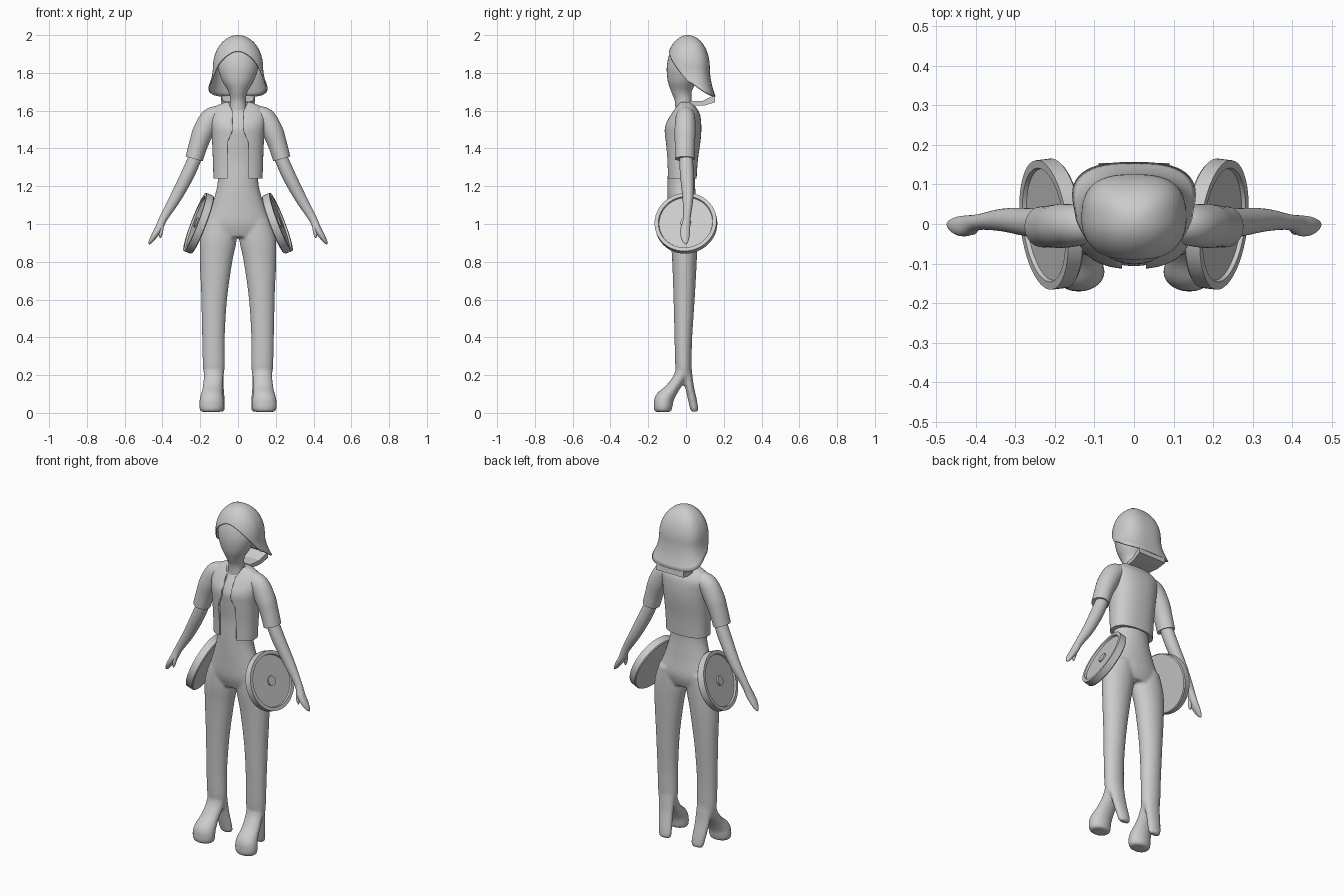
import bpy, bmesh
from math import sin, cos, pi, sqrt, radians
from mathutils import Vector, Matrix

if "Cube" in bpy.data.objects:
    bpy.data.objects.remove(bpy.data.objects["Cube"])

grey = bpy.data.materials.new("plain grey")
grey.use_nodes = True
grey.diffuse_color = (0.6, 0.6, 0.6, 1)
grey.node_tree.nodes["Principled BSDF"].inputs["Base Color"].default_value = (0.6, 0.6, 0.6, 1)
X, Y, Z = Vector((1, 0, 0)), Vector((0, 1, 0)), Vector((0, 0, 1))


def spline(rings, steps=5):
    """Smoothly interpolate between the given rings."""
    out = []
    for i in range(len(rings) - 1):
        p0, p1, p2, p3 = (rings[min(max(j, 0), len(rings) - 1)] for j in range(i - 1, i + 3))
        for k in range(steps):
            t = k / steps
            out.append([b + 0.5 * t * (c - a + t * (2*a - 5*b + 4*c - d + t * (3*(b - c) + d - a)))
                        for a, b, c, d in zip(p0, p1, p2, p3)])
    return out + [list(rings[-1])]


def loft(bm, rings, side=X, flat=False, power=1.0, segs=32, flip=1):
    """Skin rings of (x, y, z, half width along side, other half width)."""
    rings = spline(rings)
    centres = [Vector(r[:3]) for r in rings]
    loops = []
    for i, r in enumerate(rings):
        tangent = centres[min(i + 1, len(rings) - 1)] - centres[max(i - 1, 0)]
        other = (Z if flat else tangent).cross(side).normalized()
        loop = []
        for k in range(segs):
            c, s = cos(2 * pi * k / segs), sin(2 * pi * k / segs)
            c = abs(c) ** power * (1 if c > 0 else -1)
            s = abs(s) ** power * (1 if s > 0 else -1)
            p = centres[i] + side * r[3] * c + other * r[4] * s
            loop.append(bm.verts.new((p.x * flip, p.y, p.z)))
        loops.append(loop)
    for a, b in zip(loops, loops[1:]):
        for k in range(segs):
            n = (k + 1) % segs
            bm.faces.new((a[k], a[n], b[n], b[k]))
    bm.faces.new(loops[0])
    bm.faces.new(loops[-1])


def finish(name, bm, mirror=False, angle=40):
    bmesh.ops.recalc_face_normals(bm, faces=bm.faces)
    mesh = bpy.data.meshes.new(name)
    bm.to_mesh(mesh)
    bm.free()
    ob = bpy.data.objects.new(name, mesh)
    bpy.context.collection.objects.link(ob)
    mesh.materials.append(grey)
    bpy.ops.object.select_all(action='DESELECT')
    ob.select_set(True)
    bpy.context.view_layer.objects.active = ob
    bpy.ops.object.shade_smooth_by_angle(angle=radians(angle))
    if mirror:
        ob.modifiers.new("mirror", 'MIRROR')
    return ob


def prism(bm, outline, place, lo, hi):
    """Extrude a 2D outline between two depths."""
    a, b = ([bm.verts.new(place(u, v, d)) for u, v in outline] for d in (lo, hi))
    n = len(outline)
    for i in range(n):
        bm.faces.new((a[i], a[(i + 1) % n], b[(i + 1) % n], b[i]))
    bm.faces.new(a)
    bm.faces.new(b)


# Torso, legs and heeled feet blended into one skin
bm = bmesh.new()
loft(bm, [(0, -.01, .93, .15, .06), (0, -.012, 1.0, .172, .08), (0, -.02, 1.1, .138, .077),
          (0, -.025, 1.22, .108, .073), (0, -.02, 1.34, .115, .075), (0, -.016, 1.45, .12, .088),
          (0, -.014, 1.52, .12, .088), (0, -.005, 1.62, .05, .04)], flat=True)
for flip in (1, -1):
    loft(bm, [(.09, -.01, 1.02, .08, .068), (.103, -.01, .92, .097, .07), (.116, -.008, .8, .086, .065),
              (.126, -.01, .6, .068, .056), (.13, -.014, .4, .06, .047), (.128, -.014, .25, .058, .043),
              (.128, -.012, .19, .05, .036)], flat=True, flip=flip)
    loft(bm, [(.128, -.012, .24, .054, .04), (.13, -.035, .185, .052, .034), (.135, -.075, .125, .054, .036),
              (.139, -.113, .075, .063, .05), (.14, -.121, .042, .066, .05), (.14, -.122, .016, .062, .047),
              (.14, -.122, .005, .05, .038)], flip=flip)
    loft(bm, [(.125, -.005, .25, .05, .034), (.12, .016, .15, .046, .024), (.112, .034, .07, .042, .023),
              (.107, .044, .02, .038, .021), (.107, .045, .006, .028, .014)], flip=flip)
body = finish("body", bm, angle=180)
remesh = body.modifiers.new("blend", 'REMESH')
remesh.mode, remesh.voxel_size, remesh.use_smooth_shade = 'VOXEL', 0.008, True
smooth = body.modifiers.new("smooth", 'SMOOTH')
smooth.factor, smooth.iterations = 0.5, 5

# Short jacket, opened down the front
bm = bmesh.new()
loft(bm, [(0, -.022, 1.24, .13, .078), (0, -.02, 1.34, .133, .083), (0, -.017, 1.45, .138, .095),
          (0, -.015, 1.52, .145, .096), (0, -.003, 1.58, .148, .077), (0, 0, 1.62, .122, .052),
          (0, 0, 1.645, .07, .036)], flat=True, power=.85, segs=48)
jacket = finish("jacket", bm)
half = [(.055, 1.2), (.055, 1.43), (.03, 1.49), (.03, 1.6), (.08, 1.7)]
bm = bmesh.new()
prism(bm, half + [(-x, z) for x, z in reversed(half)], lambda u, v, d: (u, d, v), -.2, 0)
cutter = finish("jacket_opening_cutter", bm)
cutter.hide_render = True
cutter.hide_set(True)
cut = jacket.modifiers.new("opening", 'BOOLEAN')
cut.object, cut.operation, cut.solver = cutter, 'DIFFERENCE', 'EXACT'
bpy.context.view_layer.objects.active = jacket
bpy.ops.object.modifier_apply(modifier=cut.name)
bpy.data.objects.remove(cutter)

# Sleeves
bm = bmesh.new()
loft(bm, [(.08, 0, 1.575, .045, .05), (.14, -.003, 1.56, .052, .056), (.183, -.005, 1.49, .056, .056),
          (.21, -.006, 1.42, .053, .05), (.232, -.007, 1.345, .052, .047)], side=Y)
finish("sleeves", bm, mirror=True)

# Arms with mitten hands and thumbs
bm = bmesh.new()
loft(bm, [(.215, 0, 1.38, .035, .035), (.265, .004, 1.265, .036, .036), (.33, .01, 1.14, .029, .031),
          (.392, .005, 1.035, .02, .022), (.42, -.004, .975, .026, .02), (.445, -.005, .935, .024, .016),
          (.464, -.003, .905, .014, .01), (.472, 0, .893, .003, .003)], side=Y)
loft(bm, [(.402, -.008, 1.015, .01, .01), (.406, -.014, .97, .012, .011), (.41, -.018, .94, .009, .008),
          (.412, -.018, .925, .002, .002)], side=Y, segs=16)
finish("arms", bm, mirror=True, angle=60)

# Head and neck
bm = bmesh.new()
loft(bm, [(0, -.015, 1.58, .05, .042), (0, -.015, 1.65, .042, .044), (0, -.024, 1.7, .05, .054),
          (0, -.02, 1.76, .085, .077), (0, -.01, 1.84, .108, .091), (0, 0, 1.92, .092, .08),
          (0, .01, 1.965, .045, .045)], flat=True)
finish("head", bm, angle=60)

# Bobbed hair: dome with a flared hem, high at the brow and low at the nape
bm = bmesh.new()
segs, rows = 64, 24
top = bm.verts.new((0, .01, 2))
last = None
for j in range(1, rows + 1):
    row = []
    for k in range(segs):
        c, s = cos(2 * pi * k / segs), sin(2 * pi * k / segs)
        hem = 1.755 + .12 * c + .04 * c * c
        z = 2 - (2 - hem) * (1 - cos(j / rows * pi / 2))
        drop = max(0, (1.83 - z) / .15) ** 2
        dome = sqrt(max(0, 1 - (max(0, z - 1.83) / .17) ** 2))
        square = .72 if c < 0 else 1
        x = .133 * dome * (1 + .42 * drop) * abs(s) ** square * (1 if s > 0 else -1)
        y = .01 - .116 * dome * (1 + .25 * drop) * abs(c) ** square * (1 if c > 0 else -1)
        row.append(bm.verts.new((x, y, z)))
    for k in range(segs):
        n = (k + 1) % segs
        bm.faces.new((last[k], last[n], row[n], row[k]) if last else (top, row[n], row[k]))
    last = row
hair = finish("hair", bm, angle=60)
shell = hair.modifiers.new("thickness", 'SOLIDIFY')
shell.thickness, shell.offset = .008, -1

# Turned-out collar behind the neck
bm = bmesh.new()
prism(bm, [(.02, 1.625), (.1, 1.628), (.155, 1.645), (.15, 1.682), (.09, 1.652), (.02, 1.65)],
      lambda u, v, d: (d * (.75 + 2 * u), u, v), -.085, .085)
finish("collar", bm, angle=20)

# Hip discs with a raised rim and hub
bm = bmesh.new()
profile = [(0, -.022), (.16, -.022), (.165, -.017), (.165, .022), (.145, .022), (.142, .012),
           (.027, .012), (.027, .02), (0, .02)]
verts = [bm.verts.new((r, 0, h)) for r, h in profile]
edges = [bm.edges.new(pair) for pair in zip(verts, verts[1:])]
bmesh.ops.spin(bm, geom=verts + edges, axis=Z, cent=(0, 0, 0), angle=2 * pi, steps=56)
bmesh.ops.remove_doubles(bm, verts=bm.verts, dist=1e-4)
turn = (Matrix.Translation((.208, 0, 1.003)) @ Matrix.Rotation(radians(-7), 4, 'Z')
        @ Matrix.Rotation(radians(69), 4, 'Y'))
bmesh.ops.transform(bm, matrix=turn, verts=bm.verts)
finish("hip_discs", bm, mirror=True, angle=30)
